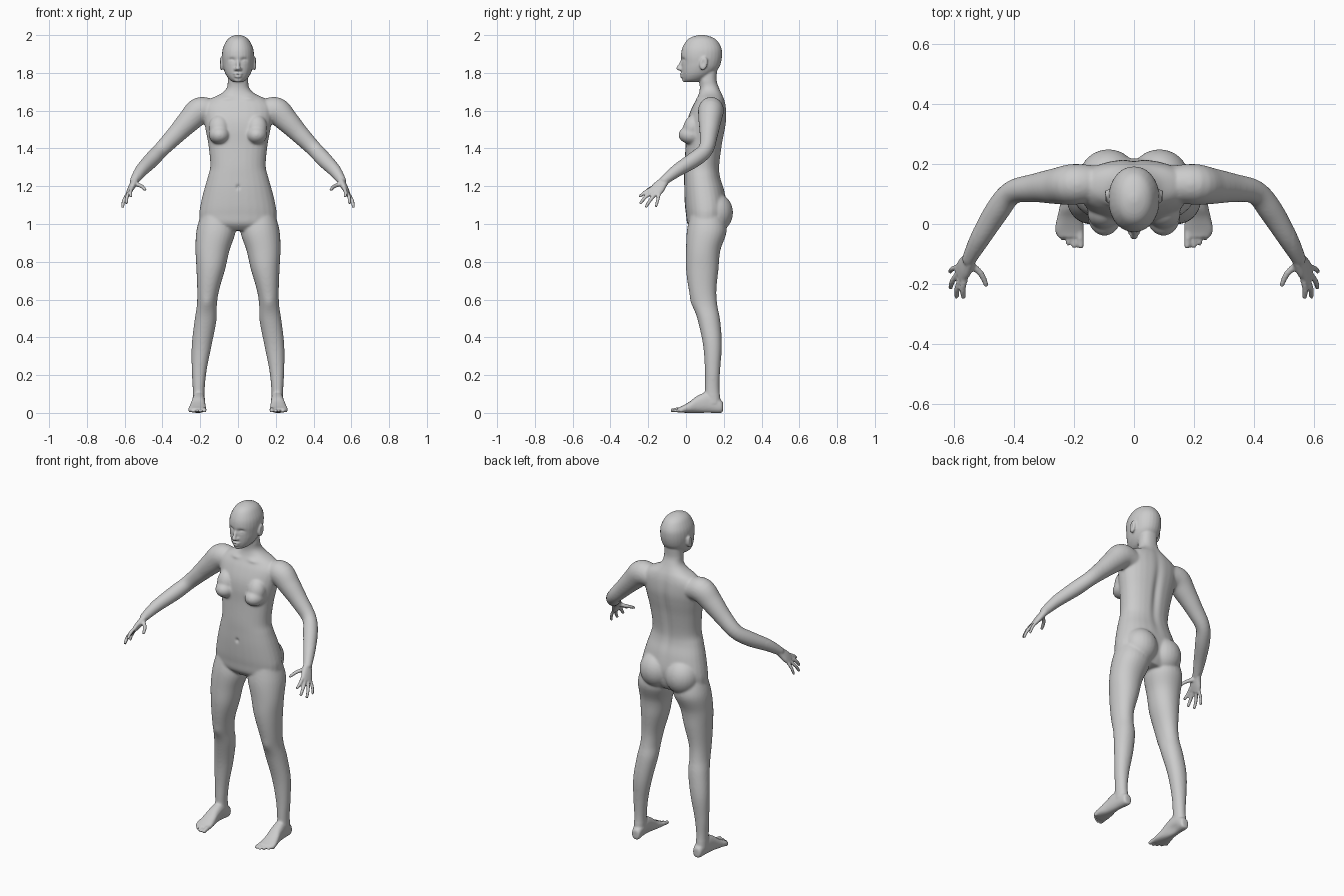
import bpy, bmesh, math
from mathutils import Vector, Matrix

bm = bmesh.new()


def catmull(rows, steps=5):
    """Smoothly interpolate rows of numbers."""
    out = []
    for i in range(len(rows) - 1):
        a, b, c, d = (rows[max(i - 1, 0)], rows[i], rows[i + 1], rows[min(i + 2, len(rows) - 1)])
        for s in range(steps):
            t = s / steps
            out.append([0.5 * (2 * q + (r - p) * t + (2 * p - 5 * q + 4 * r - w) * t * t
                               + (3 * q - p - 3 * r + w) * t ** 3)
                        for p, q, r, w in zip(a, b, c, d)])
    return out + [list(rows[-1])]


def loft(rows, ref, tangent=None, power=2.0, mirror=True, n=28):
    """Skin superellipse rings; each row is x, y, z, half width, half depth."""
    rows = catmull(rows)
    for sx in ((1, -1) if mirror else (1,)):
        rings = []
        for i, (x, y, z, ru, rv) in enumerate(rows):
            nxt, prv = rows[min(i + 1, len(rows) - 1)], rows[max(i - 1, 0)]
            t = Vector(tangent) if tangent else Vector([p - q for p, q in zip(nxt[:3], prv[:3])])
            u = t.cross(Vector(ref)).normalized()
            v = t.cross(u).normalized()
            ring = []
            for k in range(n):
                c, s = math.cos(2 * math.pi * k / n), math.sin(2 * math.pi * k / n)
                c = math.copysign(abs(c) ** (2 / power), c)
                s = math.copysign(abs(s) ** (2 / power), s)
                p = Vector((x, y, z)) + u * c * max(ru, .001) + v * s * max(rv, .001)
                ring.append(bm.verts.new((p.x * sx, p.y, p.z)))
            rings.append(ring)
        for a, b in zip(rings, rings[1:]):
            for k in range(n):
                bm.faces.new((a[k], a[(k + 1) % n], b[(k + 1) % n], b[k]))
        bm.faces.new(rings[0][::-1])
        bm.faces.new(rings[-1])


def column(rows, power=2.0, mirror=True):
    """Upright loft; each row is centre x, z, half width, front y, back y."""
    loft([(x, (f + b) / 2, z, w, (b - f) / 2) for x, z, w, f, b in rows],
         (0, 1, 0), (0, 0, 1), power, mirror)


def ball(center, radii, tilt=0.0, mirror=True):
    for sx in ((1, -1) if mirror else (1,)):
        m = (Matrix.Translation((center[0] * sx, center[1], center[2]))
             @ Matrix.Rotation(tilt, 4, 'X') @ Matrix.Diagonal((*radii, 1)))
        bmesh.ops.create_uvsphere(bm, u_segments=24, v_segments=16, radius=1, matrix=m)


def digit(a, m, b, r):
    """Finger or toe: tapered tube through three points with a round tip."""
    loft([(*a, r, r), (*m, r * .95, r * .95), (*b, r * .8, r * .8)], (.88, -.12, .46), n=12)
    ball(b, (r * .8,) * 3)


# Torso and neck
column([(0, .965, .13, .04, .185), (0, 1.0, .195, .008, .205), (0, 1.05, .205, .0, .215),
        (0, 1.10, .199, -.006, .218), (0, 1.18, .18, -.01, .203), (0, 1.25, .16, -.01, .182),
        (0, 1.31, .147, -.009, .178), (0, 1.42, .157, -.002, .192), (0, 1.50, .172, .0, .207),
        (0, 1.56, .182, .01, .215), (0, 1.62, .185, .033, .212), (0, 1.66, .15, .055, .203),
        (0, 1.69, .09, .068, .19), (0, 1.72, .06, .073, .176), (0, 1.76, .054, .07, .163),
        (0, 1.82, .052, .075, .165)], 2.25, False)
# Buttocks and breasts
ball((.085, .155, 1.06), (.098, .094, .105))
ball((.098, .03, 1.472), (.057, .07, .05))
ball((.10, .035, 1.51), (.055, .05, .07), -.25)

# Head with jaw
column([(0, 2.001, .012, .07, .095), (0, 1.99, .04, .03, .135), (0, 1.97, .061, .002, .166),
        (0, 1.93, .080, -.02, .188), (0, 1.89, .085, -.027, .191), (0, 1.85, .082, -.024, .184),
        (0, 1.82, .076, -.024, .17), (0, 1.79, .064, -.022, .14), (0, 1.765, .045, -.016, .10),
        (0, 1.752, .025, -.006, .06)], 2.1, False)
# Nose, lips, chin, ears
loft([(0, -.018, 1.872, .008, .008), (0, -.03, 1.845, .009, .010), (0, -.039, 1.823, .013, .013),
      (0, -.03, 1.812, .010, .008)], (0, 1, 0), (0, 0, 1), mirror=False)
ball((.012, -.027, 1.82), (.009, .011, .008))
ball((0, -.023, 1.794), (.024, .011, .006), mirror=False)
ball((0, -.021, 1.781), (.020, .011, .007), mirror=False)
ball((0, -.007, 1.764), (.022, .013, .014), mirror=False)
ball((.088, .093, 1.85), (.012, .021, .036), -.2)

# Legs
column([(.115, 1.04, .085, .02, .20), (.117, .96, .104, .004, .215), (.135, .86, .090, .0, .182),
        (.144, .76, .076, .0, .172), (.158, .65, .058, .015, .161), (.165, .57, .053, .036, .166),
        (.172, .49, .058, .062, .181), (.192, .36, .053, .09, .190), (.205, .23, .040, .10, .181),
        (.208, .13, .032, .10, .177), (.208, .05, .032, .10, .185)], 2.1)
# Feet
loft([(.205, .196, .032, .012, .018), (.205, .185, .034, .027, .034), (.207, .12, .055, .033, .055),
      (.210, .06, .045, .037, .045), (.213, .02, .030, .043, .030), (.215, -.02, .019, .048, .018),
      (.212, -.045, .014, .040, .012)], (0, 0, 1), (0, 1, 0), 2.4)
# Toes
for bx, by, tx, ty, r in [(.181, -.02, .177, -.072, .013), (.200, -.03, .199, -.074, .0095),
                          (.217, -.03, .219, -.065, .0092), (.233, -.02, .238, -.049, .009),
                          (.248, -.005, .255, -.026, .009)]:
    digit((bx, by, r + .006), ((bx + tx) / 2, (by + ty) / 2, r + .004), (tx, ty, r), r)

# Arms
loft([(.13, .135, 1.595, .06, .06), (.20, .132, 1.60, .068, .072), (.26, .126, 1.545, .06, .062),
      (.33, .12, 1.472, .048, .05), (.405, .105, 1.395, .04, .042), (.455, .045, 1.342, .041, .042),
      (.51, -.045, 1.285, .034, .035), (.545, -.11, 1.235, .025, .025),
      (.55, -.12, 1.225, .022, .022)], (0, 0, 1))
# Palms
loft([(.540, -.10, 1.243, .022, .020), (.552, -.125, 1.217, .029, .018),
      (.566, -.148, 1.19, .036, .016), (.580, -.17, 1.163, .034, .011)], (.88, -.12, .46), power=2.4)
# Fingers and thumb
for a, m, b, r in [((.562, -.182, 1.188), (.570, -.216, 1.168), (.568, -.242, 1.148), .0105),
                   ((.573, -.175, 1.173), (.588, -.214, 1.143), (.591, -.240, 1.112), .0105),
                   ((.583, -.16, 1.162), (.604, -.19, 1.125), (.610, -.211, 1.092), .0100),
                   ((.587, -.142, 1.158), (.605, -.15, 1.125), (.612, -.158, 1.095), .0092),
                   ((.548, -.13, 1.215), (.510, -.165, 1.20), (.492, -.203, 1.182), .0125)]:
    digit(a, m, b, r)

# Fuse everything into one skin
bmesh.ops.recalc_face_normals(bm, faces=bm.faces)
mesh = bpy.data.meshes.new("body")
bm.to_mesh(mesh)
bm.free()
body = bpy.data.objects.new("body", mesh)
bpy.context.collection.objects.link(body)
bpy.context.view_layer.objects.active = body
body.select_set(True)
rm = body.modifiers.new("fuse", 'REMESH')
rm.mode, rm.voxel_size = 'VOXEL', .0055
bpy.ops.object.modifier_apply(modifier="fuse")

# Soften the joins of trunk and limbs, lightly smooth the rest
trunk = body.vertex_groups.new(name="trunk")
trunk.add([v.index for v in body.data.vertices
           if abs(v.co.x) < .53 and .1 < v.co.z < 1.75], 1, 'REPLACE')
for name, group, count in (("soft_trunk", "trunk", 14), ("soft_all", "", 2)):
    sm = body.modifiers.new(name, 'SMOOTH')
    sm.factor, sm.iterations, sm.vertex_group = .5, count, group
    bpy.ops.object.modifier_apply(modifier=name)

# Sculpted dents: centre, falloff radii, push
dents = [((.034, -.03, 1.868), (.019, .03, .011), (0, .013, 0)),     # eye sockets
         ((.034, -.03, 1.864), (.011, .03, .006), (0, -.007, 0)),    # eyelids
         ((0, -.03, 1.788), (.02, .03, .003), (0, .006, 0)),         # mouth
         ((.1, .09, 1.852), (.012, .011, .02), (-.007, 0, 0)),       # ears
         ((0, -.01, 1.195), (.01, .03, .012), (0, .008, 0)),         # navel
         ((0, .2, 1.42), (.022, .06, .2), (0, -.011, 0)),            # spine
         ((.165, .03, .585), (.03, .04, .035), (0, -.006, 0)),       # knees
         ((.06, .06, 1.665), (.03, .03, .012), (0, -.006, 0)),       # collar bones
         ((.18, .11, .02), (.018, .05, .03), (.008, 0, .008))]       # arches
for v in body.data.vertices:
    p = v.co.copy()
    sx = -1 if p.x < 0 else 1
    for c, r, push in dents:
        d = ((p.x * sx - c[0]) / r[0]) ** 2 + ((p.y - c[1]) / r[1]) ** 2 + ((p.z - c[2]) / r[2]) ** 2
        if d < 6:
            w = math.exp(-d)
            v.co += Vector((push[0] * sx, push[1], push[2])) * w
    v.co.z = max(v.co.z, 0)
bpy.ops.object.shade_smooth()
